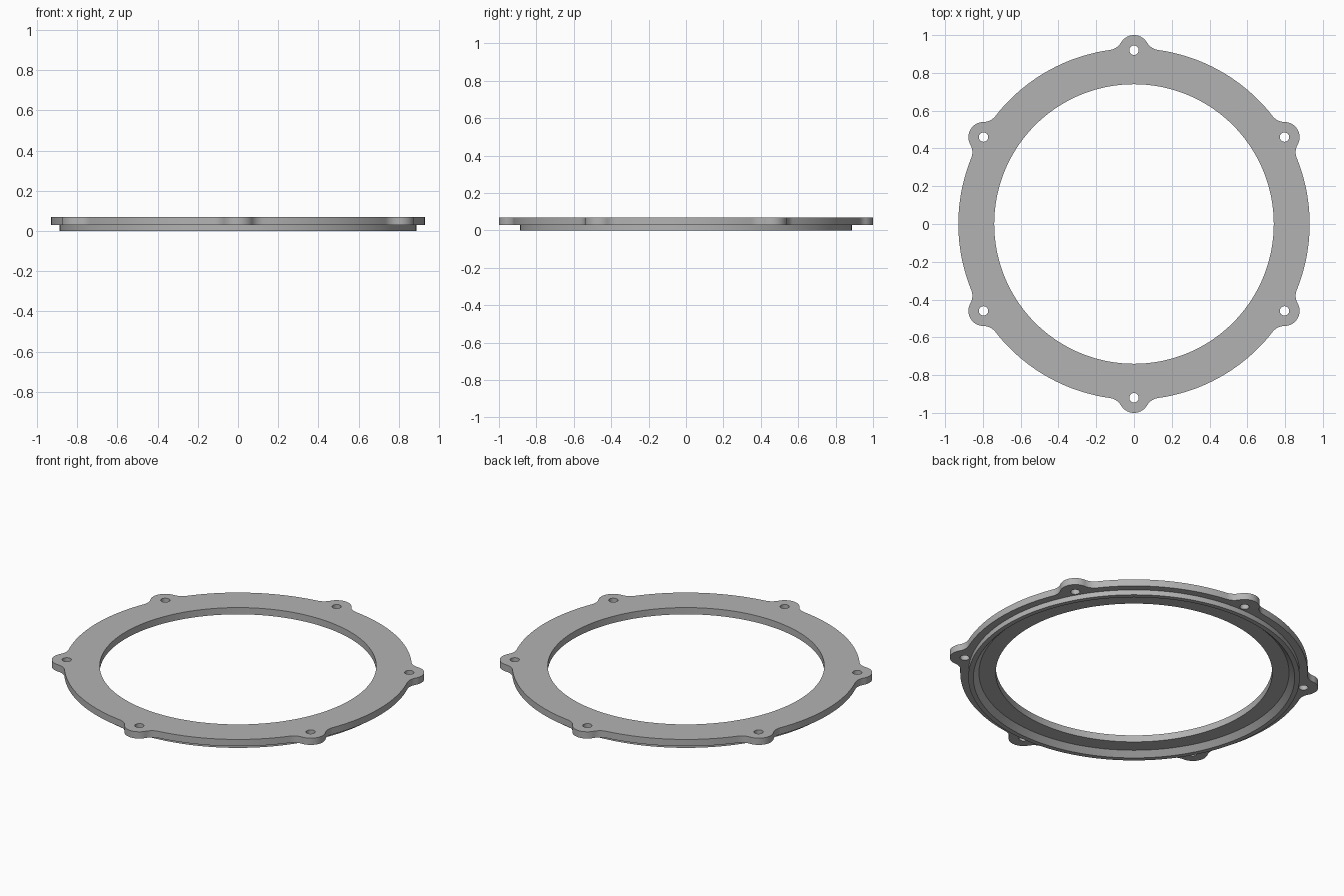
import bpy
import bmesh
from math import acos, atan2, cos, pi, sin, tau
from mathutils import Vector

if "Cube" in bpy.data.objects:
    bpy.data.objects.remove(bpy.data.objects["Cube"])

RING_R, BORE_R = 0.93, 0.74
TAB_DIST, TAB_R, HOLE_R, FILLET_R = 0.92, 0.08, 0.025, 0.08
FLANGE_BOTTOM, FLANGE_TOP = 0.03, 0.07
TABS = 6

grey = bpy.data.materials.new("plain grey")
grey.use_nodes = True
grey.diffuse_color = (0.45, 0.45, 0.45, 1)
grey.node_tree.nodes["Principled BSDF"].inputs["Base Color"].default_value = grey.diffuse_color


def arc(centre, radius, start, end, steps):
    """Points along an arc, both ends included."""
    return [Vector((centre[0] + radius * cos(a), centre[1] + radius * sin(a)))
            for a in (start + (end - start) * i / steps for i in range(steps + 1))]


def polar(radius, angle):
    return Vector((radius * cos(angle), radius * sin(angle)))


def finish(obj):
    """Weld, assign the colour and smooth the curved walls."""
    bm = bmesh.new()
    bm.from_mesh(obj.data)
    bmesh.ops.remove_doubles(bm, verts=bm.verts, dist=0.0001)
    bmesh.ops.recalc_face_normals(bm, faces=bm.faces)
    bm.to_mesh(obj.data)
    bm.free()
    obj.data.materials.clear()
    obj.data.materials.append(grey)
    bpy.ops.object.select_all(action='DESELECT')
    obj.select_set(True)
    bpy.context.view_layer.objects.active = obj
    bpy.ops.object.shade_smooth_by_angle(angle=0.6)


def outline():
    """Ring edge with rounded tabs, blended in by fillets."""
    far, near = RING_R + FILLET_R, TAB_R + FILLET_R
    theta = acos((far**2 + TAB_DIST**2 - near**2) / (2 * far * TAB_DIST))
    phi = atan2(far * sin(theta), far * cos(theta) - TAB_DIST)
    points = []
    for k in range(TABS):
        a = pi / 2 + k * tau / TABS
        points += arc(polar(far, a - theta), FILLET_R, a + pi - theta, a + pi - phi, 8)
        points += arc(polar(TAB_DIST, a), TAB_R, a - phi, a + phi, 20)[1:]
        points += arc(polar(far, a + theta), FILLET_R, a + pi + phi, a + pi + theta, 8)[1:]
        points += arc((0, 0), RING_R, a + theta, a + tau / TABS - theta, 24)[1:-1]
    return points


def circle(centre, radius, steps):
    return arc(centre, radius, 0, tau, steps)[:-1]


# Flange: filled outline with the bore and screw holes, extruded
curve = bpy.data.curves.new("flange", 'CURVE')
curve.dimensions = '2D'
curve.fill_mode = 'BOTH'
curve.extrude = (FLANGE_TOP - FLANGE_BOTTOM) / 2
loops = [outline(), circle((0, 0), BORE_R, 144)]
loops += [circle(polar(TAB_DIST, pi / 2 + k * tau / TABS), HOLE_R, 24) for k in range(TABS)]
for loop in loops:
    spline = curve.splines.new('POLY')
    spline.points.add(len(loop) - 1)
    for point, p in zip(spline.points, loop):
        point.co = (p.x, p.y, 0, 1)
    spline.use_cyclic_u = True
flange = bpy.data.objects.new("flange", curve)
bpy.context.collection.objects.link(flange)
bpy.ops.object.select_all(action='DESELECT')
flange.select_set(True)
bpy.context.view_layer.objects.active = flange
bpy.ops.object.convert(target='MESH')
flange = bpy.context.view_layer.objects.active
flange.location.z = (FLANGE_TOP + FLANGE_BOTTOM) / 2
finish(flange)

# Locating rim under the flange, with a sloped inner wall
bm = bmesh.new()
profile = [(0.887, FLANGE_BOTTOM), (0.887, 0), (0.86, 0), (0.83, FLANGE_BOTTOM)]
verts = [bm.verts.new((r, 0, z)) for r, z in profile]
edges = [bm.edges.new(pair) for pair in zip(verts, verts[1:] + verts[:1])]
bmesh.ops.spin(bm, geom=verts + edges, cent=(0, 0, 0), axis=(0, 0, 1),
               angle=tau, steps=144, use_merge=True)
mesh = bpy.data.meshes.new("locating_rim")
bm.to_mesh(mesh)
bm.free()
rim = bpy.data.objects.new("locating_rim", mesh)
bpy.context.collection.objects.link(rim)
finish(rim)
